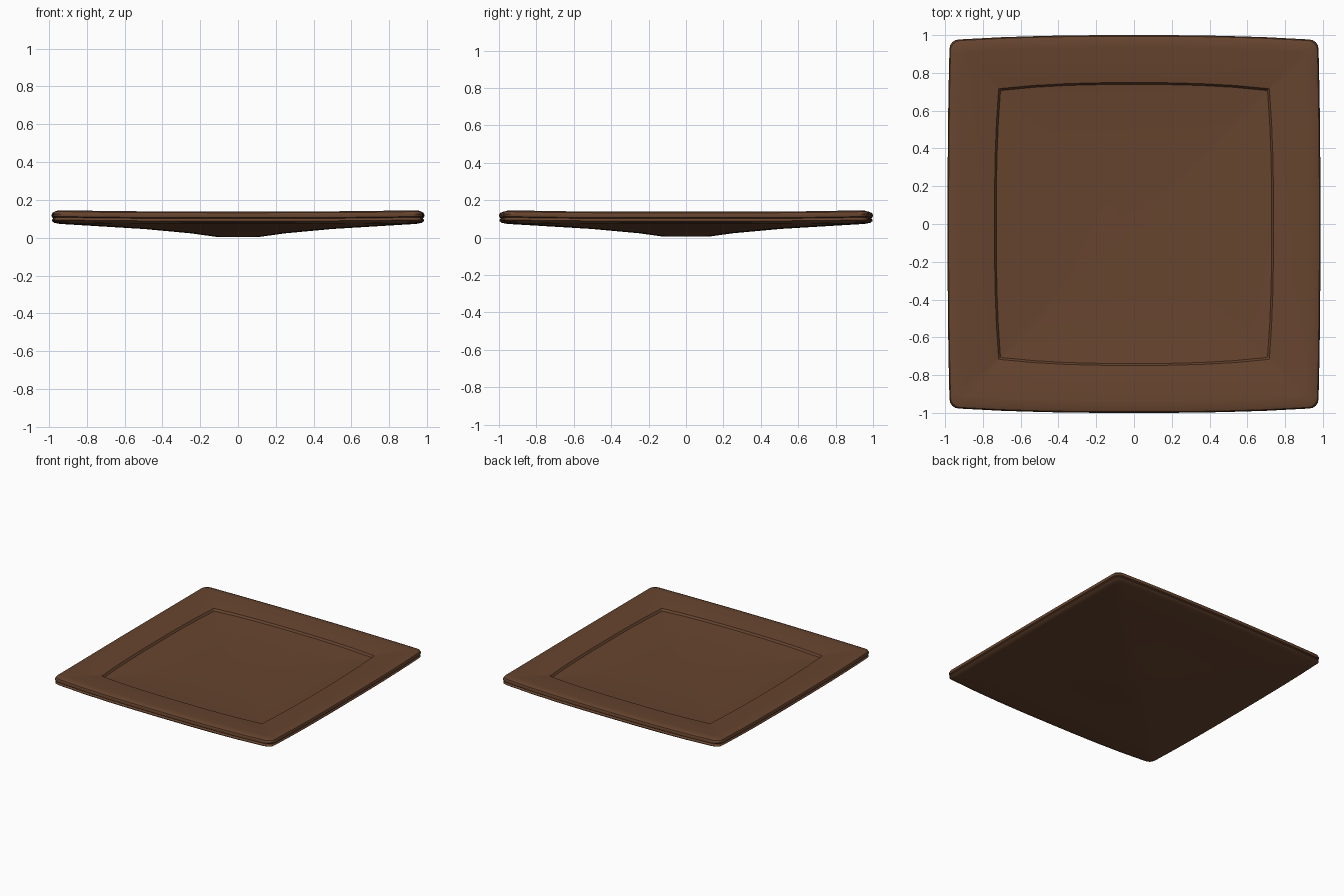
import bpy
import bmesh
import math

if "Cube" in bpy.data.objects:
    bpy.data.objects.remove(bpy.data.objects["Cube"], do_unlink=True)

# One brown glaze for the whole dish
brown = bpy.data.materials.new("brown_glaze")
brown.use_nodes = True
brown.diffuse_color = (0.135, 0.058, 0.028, 1)
brown.node_tree.nodes["Principled BSDF"].inputs["Base Color"].default_value = brown.diffuse_color

STEPS = 8  # points along each side
ARC = 4    # segments in each corner


def ring_points(half, corner, radius, z, lift):
    """Rounded square with bowed sides; lift raises its corners."""
    c = corner - radius
    points = []
    for side in range(4):
        bow = half * (1.005 if side % 2 else 0.992) - corner
        a = side * math.pi / 2
        local = []
        for i in range(STEPS):
            u = -1 + 2 * i / STEPS
            local.append((corner + bow * (1 - abs(u) ** 2.6), u * c, lift * u ** 4))
        for i in range(ARC):
            t = math.pi / 2 * i / ARC
            local.append((c + radius * math.cos(t), c + radius * math.sin(t), lift))
        for x, y, up in local:
            points.append((x * math.cos(a) - y * math.sin(a),
                           x * math.sin(a) + y * math.cos(a), z + up))
    return points


# Rings from the centre of the underside, round the edge, to the centre of the well:
# half width, corner half width, corner radius, height, corner lift
rings = [
    (0.12, 0.10, 0.05, 0.005, 0),
    (0.25, 0.23, 0.06, 0.023, 0),
    (0.50, 0.47, 0.06, 0.046, 0),
    (0.75, 0.72, 0.05, 0.061, 0.002),
    (0.95, 0.93, 0.05, 0.073, 0.004),
    (0.982, 0.962, 0.05, 0.079, 0.005),
    (0.993, 0.975, 0.05, 0.089, 0.005),
    (0.990, 0.972, 0.05, 0.098, 0.005),
    (0.984, 0.966, 0.05, 0.102, 0.005),
    (0.992, 0.974, 0.05, 0.107, 0.005),
    (0.995, 0.977, 0.05, 0.120, 0.005),
    (0.989, 0.971, 0.05, 0.132, 0.006),
    (0.970, 0.952, 0.05, 0.139, 0.006),
    (0.93, 0.91, 0.04, 0.139, 0.004),
    (0.80, 0.775, 0.02, 0.129, 0.002),
    (0.745, 0.717, 0.006, 0.122, 0),
    (0.735, 0.707, 0.006, 0.106, 0),
    (0.62, 0.59, 0.03, 0.096, 0),
    (0.40, 0.38, 0.05, 0.089, 0),
    (0.15, 0.13, 0.05, 0.085, 0),
]

# Dish body lofted through the rings
bm = bmesh.new()
loops = [[bm.verts.new(p) for p in ring_points(*r)] for r in rings]
for low, high in zip(loops, loops[1:]):
    n = len(low)
    for i in range(n):
        j = (i + 1) % n
        bm.faces.new((low[i], low[j], high[j], high[i]))
bm.faces.new(list(reversed(loops[0])))
bm.faces.new(loops[-1])
bmesh.ops.recalc_face_normals(bm, faces=bm.faces)

mesh = bpy.data.meshes.new("square_dish")
bm.to_mesh(mesh)
bm.free()
mesh.materials.append(brown)
dish = bpy.data.objects.new("square_dish", mesh)
bpy.context.collection.objects.link(dish)

# Smooth glaze with a crisp well edge
bpy.context.view_layer.objects.active = dish
dish.select_set(True)
bpy.ops.object.shade_smooth_by_angle(angle=math.radians(40))
